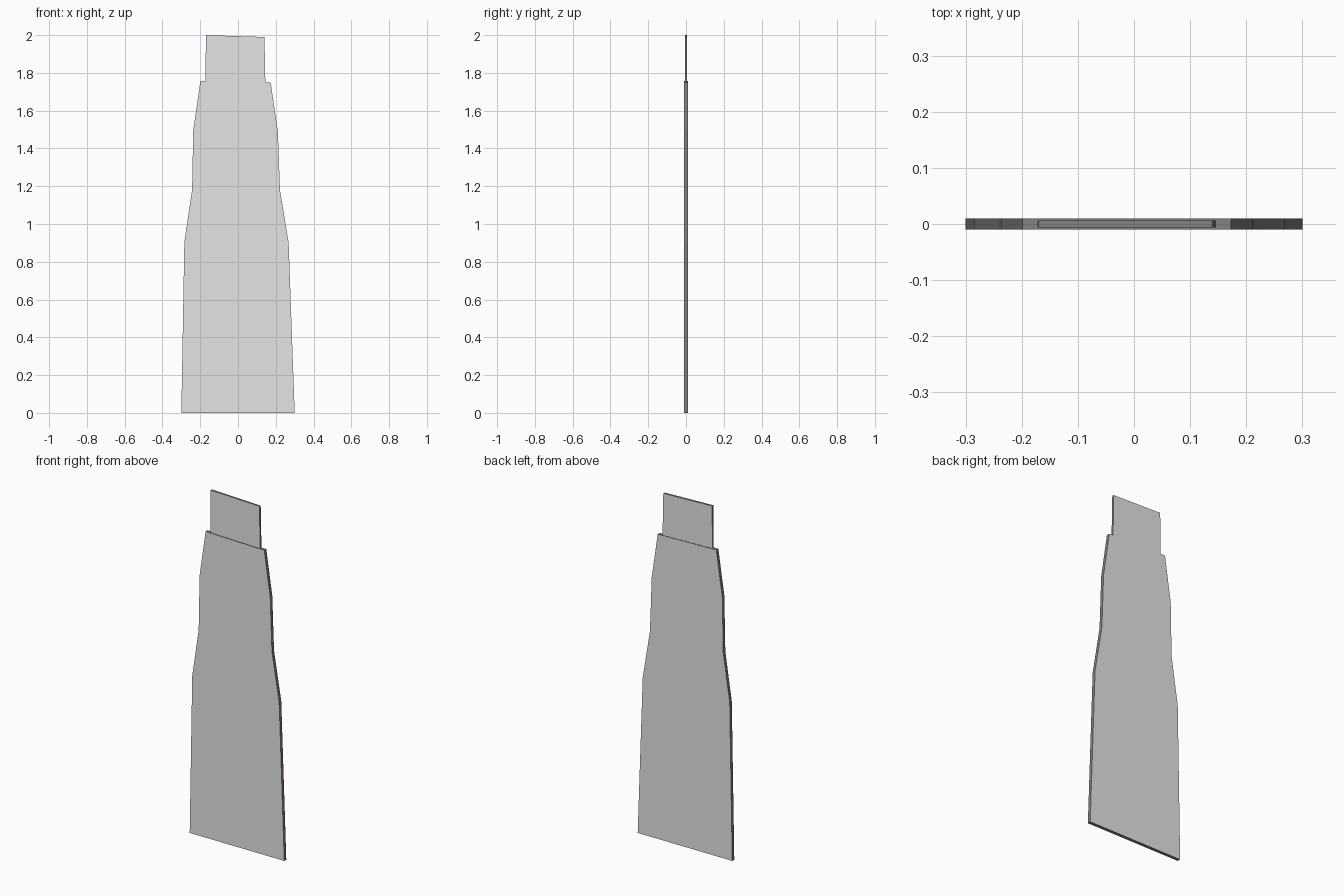
import bpy, bmesh

if "Cube" in bpy.data.objects:
    bpy.data.objects.remove(bpy.data.objects["Cube"])


def material(name, colour):
    mat = bpy.data.materials.new(name)
    mat.diffuse_color = (*colour, 1)
    mat.use_nodes = True
    mat.node_tree.nodes["Principled BSDF"].inputs["Base Color"].default_value = mat.diffuse_color
    return mat


pale = material("pale grey", (0.77, 0.785, 0.775))
dark = material("dark grey edge", (0.22, 0.225, 0.22))


def plate(name, outline, thickness):
    """Extrude an x-z outline evenly about y = 0, with darker rim faces."""
    bm = bmesh.new()
    face = bm.faces.new([bm.verts.new((x, -thickness / 2, z)) for x, z in outline])
    ext = bmesh.ops.extrude_face_region(bm, geom=[face])
    moved = [v for v in ext["geom"] if isinstance(v, bmesh.types.BMVert)]
    bmesh.ops.translate(bm, verts=moved, vec=(0, thickness, 0))
    bmesh.ops.recalc_face_normals(bm, faces=bm.faces)
    # Broad faces pale, rim dark
    for f in bm.faces:
        f.material_index = 0 if abs(f.normal.y) > 0.5 else 1
    mesh = bpy.data.meshes.new(name)
    bm.to_mesh(mesh)
    bm.free()
    mesh.materials.append(pale)
    mesh.materials.append(dark)
    obj = bpy.data.objects.new(name, mesh)
    bpy.context.collection.objects.link(obj)
    return obj


# Thick tapering main panel
plate("main_panel", [
    (-0.30, 0.0), (0.30, 0.0), (0.268, 0.90), (0.222, 1.18),
    (0.211, 1.49), (0.173, 1.748), (-0.199, 1.757),
    (-0.237, 1.495), (-0.243, 1.18), (-0.284, 0.905)], 0.019)

# Thinner tab set into the top edge
plate("top_tab", [
    (-0.172, 1.74), (0.145, 1.74), (0.140, 1.99), (-0.170, 2.0)], 0.012)
